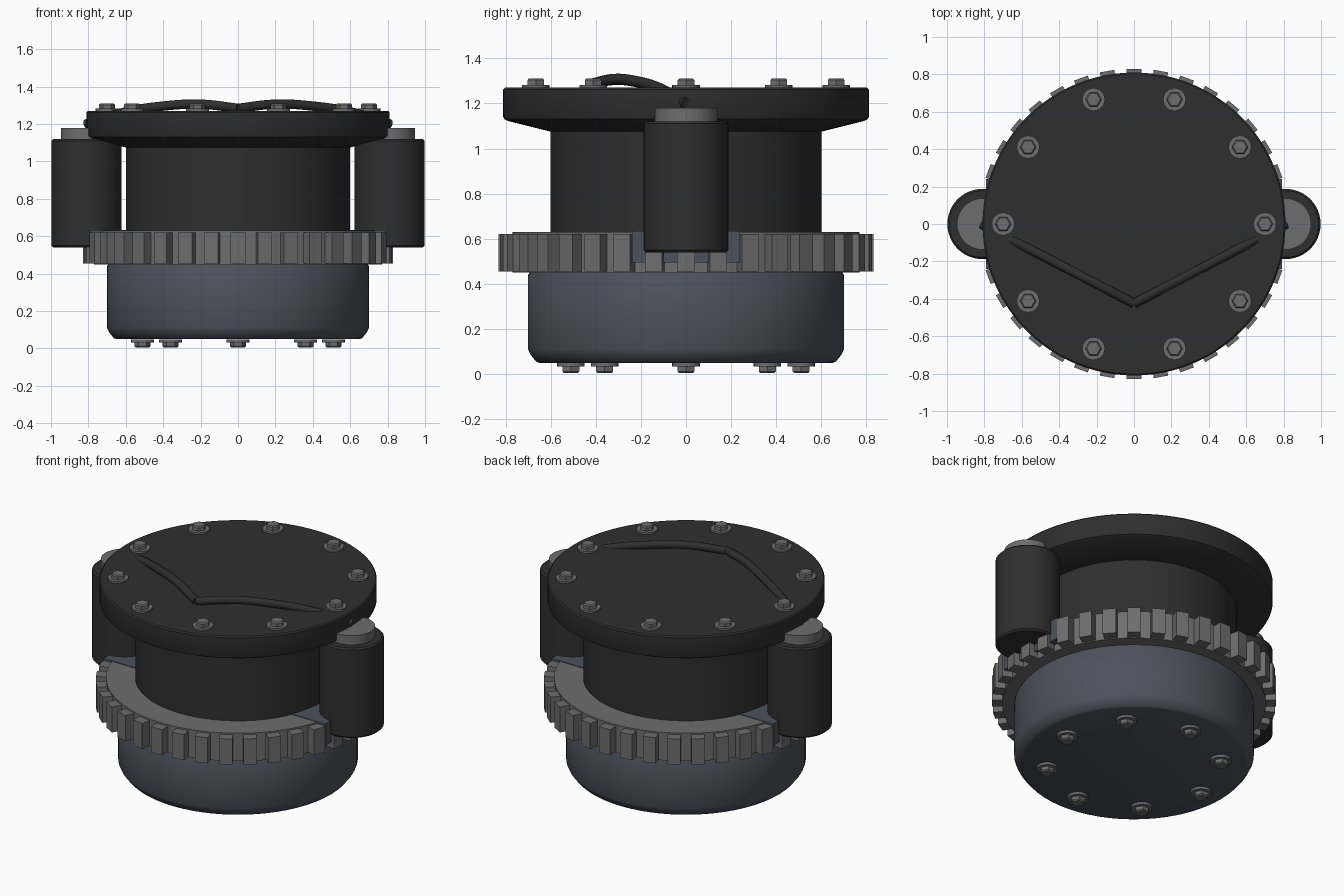
import bpy, bmesh
from math import sin, cos, pi, radians
from mathutils import Matrix, Vector

cube = bpy.data.objects.get("Cube")
if cube:
    bpy.data.objects.remove(cube, do_unlink=True)


def material(name, rgb):
    m = bpy.data.materials.new(name)
    m.use_nodes = True
    col = (*rgb, 1)
    m.diffuse_color = col
    m.node_tree.nodes["Principled BSDF"].inputs["Base Color"].default_value = col
    return m


BLACK = material("matte black", (0.028, 0.028, 0.028))
SLATE = material("slate blue", (0.072, 0.084, 0.108))
STEEL = material("grey steel", (0.155, 0.155, 0.158))


def finish(name, bm, mat, smooth=True):
    bmesh.ops.recalc_face_normals(bm, faces=bm.faces)
    me = bpy.data.meshes.new(name)
    bm.to_mesh(me)
    bm.free()
    me.materials.append(mat)
    ob = bpy.data.objects.new(name, me)
    bpy.context.collection.objects.link(ob)
    if smooth:
        bpy.ops.object.select_all(action='DESELECT')
        ob.select_set(True)
        bpy.context.view_layer.objects.active = ob
        bpy.ops.object.shade_smooth_by_angle(angle=radians(35))
    return ob


def revolve(bm, profile, sides=64, x=0, y=0):
    """Closed solid of revolution from (radius, z) points, bottom to top."""
    rings = [[bm.verts.new((x + r * cos(2 * pi * i / sides), y + r * sin(2 * pi * i / sides), z))
              for i in range(sides)] for r, z in profile]
    for a, b in zip(rings, rings[1:]):
        for i in range(sides):
            j = (i + 1) % sides
            bm.faces.new((a[i], a[j], b[j], b[i]))
    bm.faces.new(rings[0][::-1])
    bm.faces.new(rings[-1])


def box(bm, size, centre, turn=0):
    mat = Matrix.Rotation(turn, 4, 'Z') @ Matrix.Translation(centre) @ Matrix.Diagonal((*size, 1))
    bmesh.ops.create_cube(bm, size=1, matrix=mat)


def solid(name, profile, mat, sides=64, x=0):
    bm = bmesh.new()
    revolve(bm, profile, sides, x)
    return finish(name, bm, mat)


# Main stacked bodies
solid("base_drum", [(0.65, 0.05), (0.665, 0.056), (0.69, 0.088), (0.70, 0.11), (0.70, 0.44), (0.69, 0.455)], SLATE)
solid("middle_drum", [(0.60, 0.45), (0.60, 1.10)], BLACK)
solid("lid", [(0.60, 1.075), (0.79, 1.122), (0.805, 1.13), (0.81, 1.14), (0.81, 1.262), (0.802, 1.27)], BLACK, 96)

# Toothed ring
solid("gear_ring", [(0.77, 0.45), (0.77, 0.63)], STEEL, 72)
bm = bmesh.new()
for i in range(36):
    box(bm, (0.08, 0.078, 0.165), (0.79, 0, 0.538), i * pi / 18)
finish("gear_teeth", bm, STEEL, smooth=False)

# Side cylinders, their caps and mounting blocks
for side, s in (("left", 1), ("right", -1)):
    x = s * 0.81
    solid(side + "_cylinder", [(0.178, 0.54), (0.188, 0.55), (0.188, 1.11), (0.178, 1.12)], BLACK, 48, x)
    solid(side + "_cylinder_cap", [(0.137, 1.11), (0.137, 1.18)], STEEL, 48, x)
    bm = bmesh.new()
    box(bm, (0.26, 0.48, 0.14), (s * 0.66, 0, 0.564))
    finish(side + "_mount_block", bm, SLATE, smooth=False)


# Bolts: round washer with a hexagonal head, facing up or down
def bolt_circle(name, count, radius, z, way):
    bm = bmesh.new()
    for i in range(count):
        a = 2 * pi * i / count
        x, y = radius * cos(a), radius * sin(a)
        revolve(bm, [(0.061, z - way * 0.004), (0.061, z + way * 0.012)], 24, x, y)
        revolve(bm, [(0.043, z + way * 0.012), (0.043, z + way * 0.033), (0.036, z + way * 0.04)], 6, x, y)
    return finish(name, bm, STEEL, smooth=False)


bolt_circle("lid_bolts", 10, 0.70, 1.27, 1)
bolt_circle("base_bolts", 8, 0.51, 0.045, -1)

# Arched cables from each cylinder to the front of the lid
for side, s in (("left", 1), ("right", -1)):
    path = [(0, 1.284), (0.2, 1.306), (0.4, 1.296), (0.6, 1.265), (0.815, 1.2)]
    cu = bpy.data.curves.new(side + "_cable", 'CURVE')
    cu.dimensions = '3D'
    cu.bevel_depth = 0.025
    cu.bevel_resolution = 2
    cu.use_fill_caps = True
    sp = cu.splines.new('BEZIER')
    sp.bezier_points.add(len(path) - 1)
    for p, (x, z) in zip(sp.bezier_points, path):
        p.co = Vector((s * x, -0.425 * (1 - x / 0.815), z))
        p.handle_left_type = p.handle_right_type = 'AUTO'
    cu.materials.append(BLACK)
    bpy.context.collection.objects.link(bpy.data.objects.new(side + "_cable", cu))
